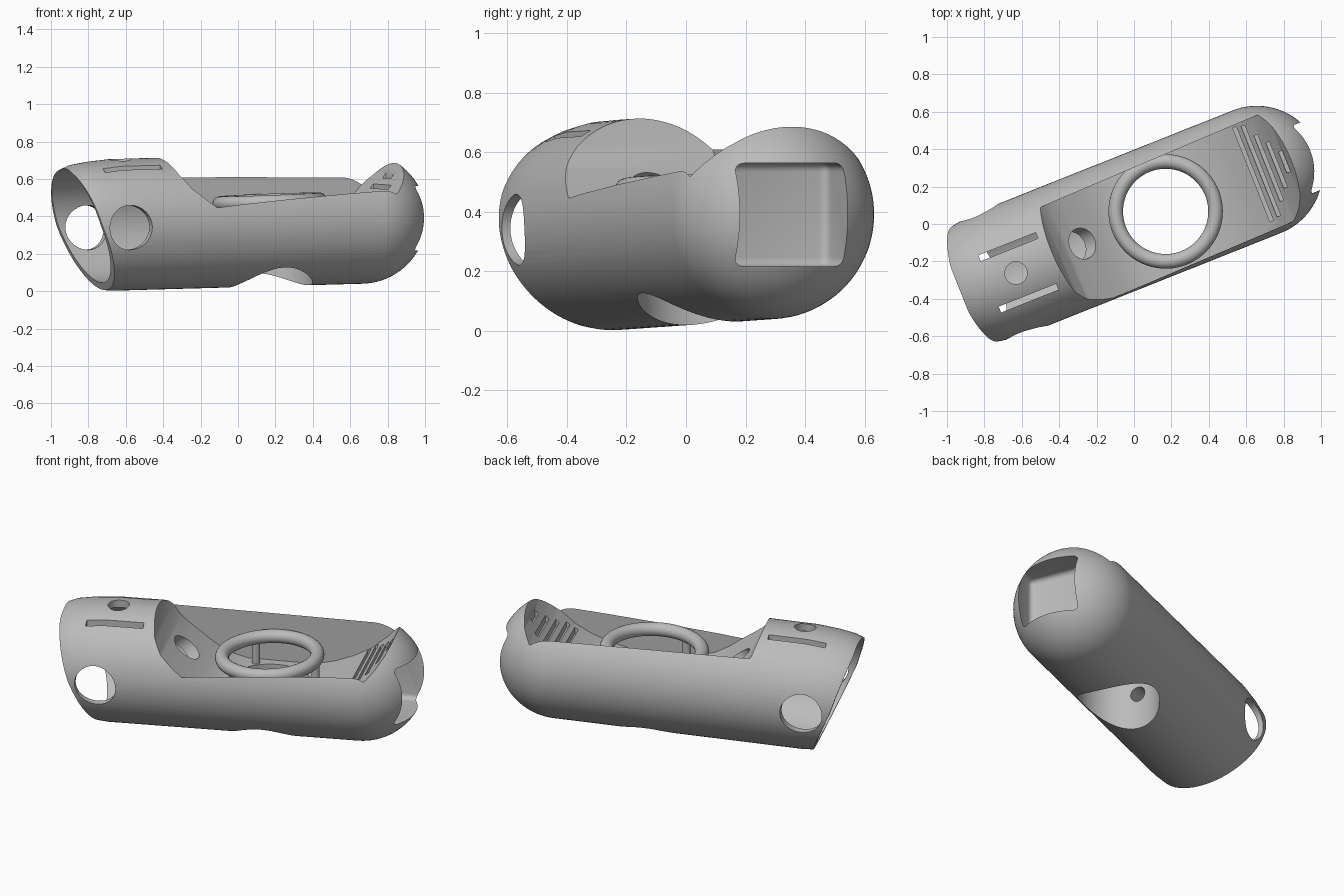
import bpy, bmesh, math
from mathutils import Matrix, Vector

cube = bpy.data.objects.get("Cube")
if cube:
    bpy.data.objects.remove(cube, do_unlink=True)

grey = bpy.data.materials.new("plain grey")
grey.use_nodes = True
grey.diffuse_color = (0.5, 0.5, 0.5, 1)
grey.node_tree.nodes["Principled BSDF"].inputs["Base Color"].default_value = (0.5, 0.5, 0.5, 1)

YAW = Matrix.Rotation(math.radians(21.7), 4, 'Z')
AXIS_V, AXIS_Z, PITCH, RADIUS = 0.017, 0.373, 0.026, 0.352


def make(name, bm, matrix=Matrix()):
    bmesh.ops.transform(bm, matrix=matrix, verts=bm.verts)
    bmesh.ops.recalc_face_normals(bm, faces=bm.faces)
    mesh = bpy.data.meshes.new(name)
    bm.to_mesh(mesh)
    bm.free()
    obj = bpy.data.objects.new(name, mesh)
    mesh.materials.append(grey)
    bpy.context.collection.objects.link(obj)
    return obj


def rod(name, start, end, radius, sides=64):
    """Cylinder between two points."""
    a, b = Vector(start), Vector(end)
    bm = bmesh.new()
    bmesh.ops.create_cone(bm, cap_ends=True, segments=sides, radius1=radius,
                          radius2=radius, depth=(b - a).length)
    turn = (b - a).to_track_quat('Z', 'Y').to_matrix().to_4x4()
    return make(name, bm, Matrix.Translation((a + b) / 2) @ turn)


def box(name, centre, size, bevel=0):
    bm = bmesh.new()
    bmesh.ops.create_cube(bm, size=1, matrix=Matrix.Diagonal((*size, 1)))
    if bevel:
        bmesh.ops.bevel(bm, geom=bm.edges[:], offset=bevel, segments=5,
                        profile=0.5, affect='EDGES')
    return make(name, bm, Matrix.Translation(centre))


def prism(name, profile, half, matrix=Matrix()):
    """Side profile (x, z) extruded across y."""
    bm = bmesh.new()
    face = bm.faces.new([bm.verts.new((x, -half, z)) for x, z in profile])
    out = bmesh.ops.extrude_face_region(bm, geom=[face])
    moved = [v for v in out["geom"] if isinstance(v, bmesh.types.BMVert)]
    bmesh.ops.translate(bm, verts=moved, vec=(0, 2 * half, 0))
    return make(name, bm, matrix)


def revolve(name, profile, matrix, sides=96):
    """Closed solid turned round x from (x, radius) points."""
    bm = bmesh.new()
    rings = []
    for x, r in profile:
        rings.append([bm.verts.new((x, r * math.cos(t * math.tau / sides),
                                    r * math.sin(t * math.tau / sides))) for t in range(sides)])
    for a, b in zip(rings, rings[1:]):
        for i in range(sides):
            j = (i + 1) % sides
            bm.faces.new((a[i], a[j], b[j], b[i]))
    bm.faces.new(rings[0])
    bm.faces.new(rings[-1])
    return make(name, bm, matrix)


def combine(target, tool, operation='DIFFERENCE'):
    mod = target.modifiers.new(tool.name, 'BOOLEAN')
    mod.operation = operation
    mod.solver = 'EXACT'
    mod.object = tool
    bpy.context.view_layer.objects.active = target
    bpy.ops.object.modifier_apply(modifier=mod.name)
    bpy.data.objects.remove(tool, do_unlink=True)


# Capsule body: tapered at the open end, domed at the other
tilt = Matrix.Translation((0, AXIS_V, AXIS_Z)) @ Matrix.Rotation(-PITCH, 4, 'Y')
outline = [(-1.1, 0.2), (-1.05, 0.265), (-1.0, 0.304), (-0.94, 0.327),
           (-0.85, 0.341), (-0.72, RADIUS)]
dome_steps = 22
for i in range(dome_steps):
    a = i / dome_steps * math.pi / 2
    outline.append((0.714 + RADIUS * math.sin(a), RADIUS * math.cos(a)))
outline.append((0.714 + RADIUS, 0.004))
body = revolve("body", outline, tilt)

# Long scooped recess in the top
scoop = [(-0.49, 0.9), (-0.465, 0.72), (-0.43, 0.62), (-0.385, 0.55), (-0.32, 0.495),
         (-0.25, 0.442), (-0.18, 0.39), (-0.1, 0.345), (0.0, 0.32), (0.38, 0.32),
         (0.50, 0.35), (0.60, 0.39), (0.70, 0.445), (0.80, 0.53), (0.84, 0.575),
         (0.88, 0.63), (0.91, 0.69), (0.95, 0.79), (0.98, 0.9)]
combine(body, prism("scoop", scoop, 0.299,
                    Matrix.Translation((0, -0.021, 0)) @ Matrix.Rotation(0.023, 4, 'Z')))

# Round well through the floor
WELL = 0.182
combine(body, rod("well_bore", (WELL, 0, -0.2), (WELL, 0, 0.8), 0.23, 96))

# Slanted open end
slant = [(-0.71, -0.1), (-0.755, 0.0), (-0.905, 0.35), (-1.0, 0.64), (-1.05, 0.82),
         (-1.5, 0.82), (-1.5, -0.1)]
combine(body, prism("slant", slant, 1))

# Hollow chamber that runs on beneath the ramp
chamber = rod("chamber", (-1.4, AXIS_V, 0.337), (-0.16, AXIS_V, 0.369), 0.308, 96)
combine(chamber, prism("ramp_shell", scoop, 0.5, Matrix.Translation((-0.05, 0, -0.05))))
combine(body, chamber)

# Round openings: both sides, top, ramp and wire channel
combine(body, rod("side_hole", (-0.745, -0.6, 0.34), (-0.745, 0.6, 0.34), 0.119))
combine(body, rod("top_hole", (-0.683, -0.01, 0.45), (-0.683, -0.01, 0.9), 0.06))
combine(body, rod("ramp_hole", (-0.19, 0.005, 0.56), (-0.42, 0.005, 0.38), 0.085))
combine(body, rod("wire_channel", (0.0, 0, 0.24), (-0.3, 0, 0.24), 0.045, 32))

# Two long slots in the top of the chamber
for v in (0.135, -0.16):
    combine(body, box("top_slot", (-0.67, v, 0.75), (0.33, 0.034, 0.5)))

# Row of vents on the far ramp, shorter towards the dome
for u, ramp, half in ((0.69, 0.44, 0.27), (0.735, 0.475, 0.26), (0.78, 0.513, 0.19),
                      (0.825, 0.558, 0.13), (0.87, 0.616, 0.06)):
    combine(body, box("vent", (u, 0.012, ramp + 0.065), (0.02, 2 * half, 0.2)))

# Rounded square pocket in the dome
combine(body, box("pocket", (1.045, -0.012, 0.39), (0.4, 0.375, 0.347), 0.03))

# Ring above the well, tilted with the body
bpy.ops.mesh.primitive_torus_add(major_radius=0.267, minor_radius=0.039,
                                 major_segments=72, minor_segments=20)
ring = bpy.context.object
ring.name = "well_ring"
ring.data.materials.append(grey)
ring.data.transform(Matrix.Translation((WELL, 0, 0.478)) @ Matrix.Rotation(-0.04, 4, 'Y'))

# Three posts carrying the ring
parts = [body, ring]
for i in range(3):
    a = i * math.tau / 3
    x, y = WELL + 0.264 * math.cos(a), 0.264 * math.sin(a)
    parts.append(rod(f"ring_post_{i + 1}", (x, y, 0.3), (x, y, 0.475), 0.023, 24))

# Turn the parts to their resting direction and smooth them
for obj in parts:
    obj.data.transform(YAW)
    bpy.ops.object.select_all(action='DESELECT')
    obj.select_set(True)
    bpy.context.view_layer.objects.active = obj
    bpy.ops.object.shade_smooth_by_angle(angle=math.radians(30))
